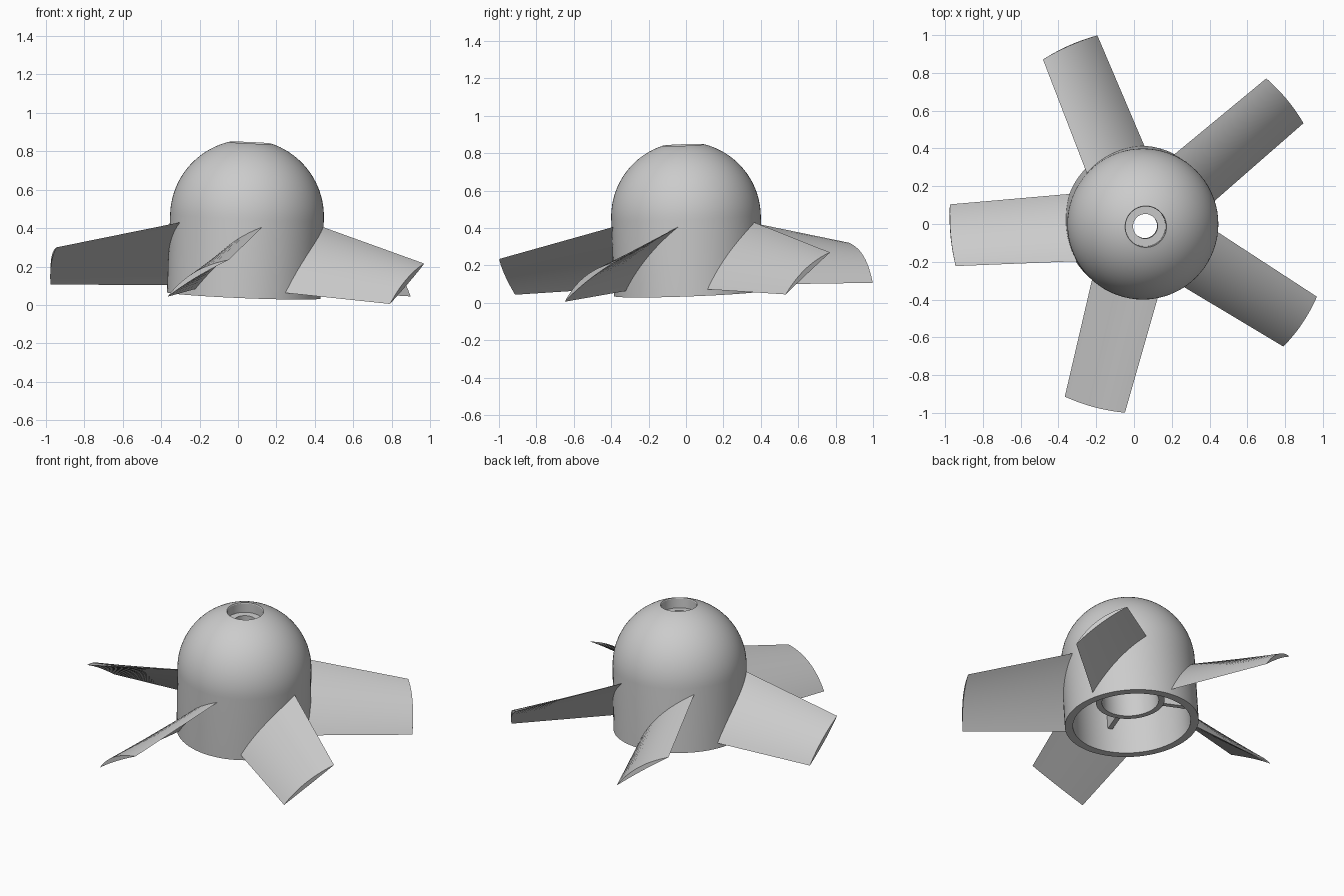
import bpy, bmesh
from math import sin, cos, pi, radians, sqrt, asin, acos
from mathutils import Matrix, Vector

cube = bpy.data.objects.get("Cube")
if cube:
    bpy.data.objects.remove(cube, do_unlink=True)

# One plain grey for everything
GREY = (0.6, 0.6, 0.6, 1)
grey = bpy.data.materials.new("plain_grey")
grey.use_nodes = True
grey.diffuse_color = GREY
grey.node_tree.nodes["Principled BSDF"].inputs["Base Color"].default_value = GREY

# The shaft axis leans slightly, so every part shares this placement
lean = Vector((0, 0, 1)).rotation_difference(Vector((0.041, -0.037, 1)))
PLACE = Matrix.Translation((0.03, 0.015, 0.05)) @ lean.to_matrix().to_4x4()


def finish(name, bm, turn=0.0):
    bmesh.ops.recalc_face_normals(bm, faces=bm.faces)
    mesh = bpy.data.meshes.new(name)
    bm.to_mesh(mesh)
    bm.free()
    mesh.materials.append(grey)
    obj = bpy.data.objects.new(name, mesh)
    bpy.context.collection.objects.link(obj)
    obj.matrix_world = PLACE @ Matrix.Rotation(turn, 4, "Z")
    bpy.ops.object.select_all(action="DESELECT")
    obj.select_set(True)
    bpy.context.view_layer.objects.active = obj
    bpy.ops.object.shade_smooth_by_angle(angle=radians(30))


def lathe(profile, sides):
    bm = bmesh.new()
    rings = [[bm.verts.new((r * cos(2 * pi * i / sides), r * sin(2 * pi * i / sides), z))
              for i in range(sides)] for r, z in profile]
    for k, a in enumerate(rings):
        b = rings[(k + 1) % len(rings)]
        for i in range(sides):
            j = (i + 1) % sides
            bm.faces.new((a[i], a[j], b[j], b[i]))
    return bm


def arc(radius, start, end, steps):
    angles = [start + (end - start) * i / steps for i in range(steps + 1)]
    return [(radius * cos(a), WALL + radius * sin(a)) for a in angles]


# Hollow hub: straight wall, dome, stepped shaft hole and inner boss
WALL, OUTER, INNER = 0.41, 0.4, 0.352
BOSS = 0.205
profile = [(OUTER, 0)] + arc(OUTER, 0, acos(0.11 / OUTER), 20)
profile += [(0.107, 0.79), (0.107, 0.73), (0.065, 0.73), (0.065, 0.66),
            (0.17, 0.66), (0.17, 0.15), (BOSS, 0.15)]
profile += arc(INNER, acos(BOSS / INNER), 0, 10) + [(INNER, 0)]
finish("hub", lathe(profile, 72))

# Ribs joining the boss to the wall
for k in range(4):
    bm = bmesh.new()
    bmesh.ops.create_cube(bm, size=1)
    bmesh.ops.scale(bm, vec=(0.18, 0.03, 0.33), verts=bm.verts)
    bmesh.ops.translate(bm, vec=(0.28, 0, 0.325), verts=bm.verts)
    finish(f"rib_{k + 1}", bm, radians(-20 + 90 * k))


def section(radius, low, high, top, bottom, steps=16):
    """Curved blade section wrapped on a cylinder, as a closed loop."""
    low, high = Vector(low), Vector(high)
    chord = high - low
    normal = Vector((-chord.y, chord.x)).normalized()
    us = [i / steps for i in range(steps + 1)]
    path = [(u, top) for u in us] + [(u, bottom) for u in us[-2:0:-1]]
    loop = []
    for u, bulge in path:
        p = low + chord * u + normal * (4 * bulge * u * (1 - u))
        loop.append((sqrt(radius ** 2 - p.x ** 2), p.x, p.y))
    return loop


# Five pitched blades, given as (sideways, height) for the low and high edges
for k in range(5):
    bm = bmesh.new()
    root = section(0.375, (-0.172, 0.035), (0.174, 0.38), 0.045, 0.01)
    tip = section(1.01, (-0.16, 0.011), (0.16, 0.218), 0.036, 0.008)
    a = [bm.verts.new(p) for p in root]
    b = [bm.verts.new(p) for p in tip]
    for i in range(len(a)):
        j = (i + 1) % len(a)
        bm.faces.new((a[i], a[j], b[j], b[i]))
    bm.faces.new(a)
    bm.faces.new(b)
    finish(f"blade_{k + 1}", bm, radians(40 + 72 * k))
